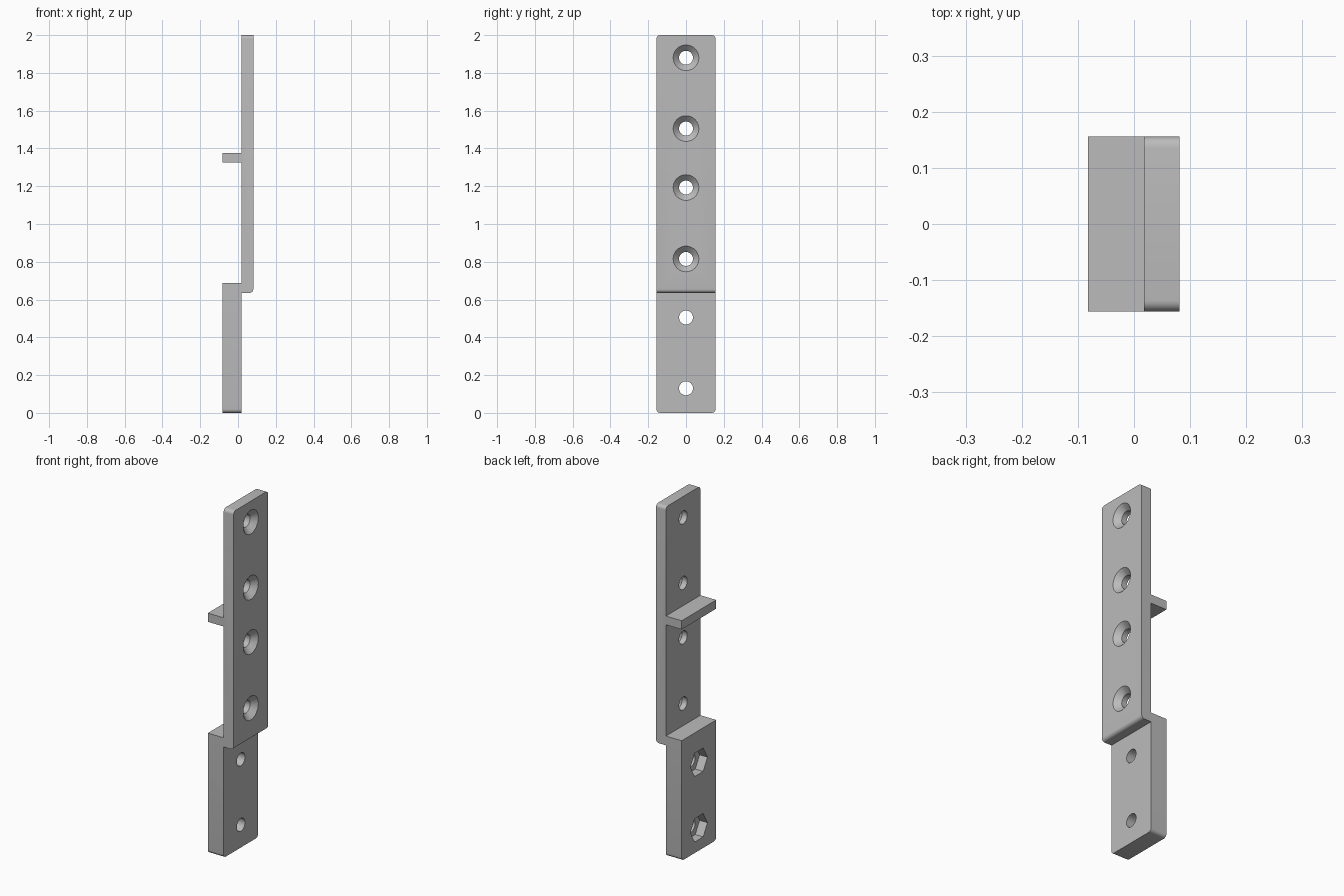
import bpy, bmesh, math

cube = bpy.data.objects.get("Cube")
if cube:
    bpy.data.objects.remove(cube, do_unlink=True)

BACK, STEP, FACE = -0.082, 0.018, 0.081   # x of the three main planes
HALF_WIDTH = 0.156
RADIUS = 0.02
HOLE_R, SINK_R, NUT_R = 0.037, 0.068, 0.077
SINK_HEIGHTS = (0.815, 1.193, 1.505, 1.88)
NUT_HEIGHTS = (0.13, 0.505)

grey = bpy.data.materials.new("plain grey")
grey.use_nodes = True
grey.diffuse_color = (0.5, 0.5, 0.5, 1)
grey.node_tree.nodes["Principled BSDF"].inputs["Base Color"].default_value = (0.5, 0.5, 0.5, 1)


def add_object(name, bm):
    bmesh.ops.recalc_face_normals(bm, faces=bm.faces)
    mesh = bpy.data.meshes.new(name)
    bm.to_mesh(mesh)
    bm.free()
    mesh.materials.append(grey)
    obj = bpy.data.objects.new(name, mesh)
    bpy.context.collection.objects.link(obj)
    return obj


def add_plug(bm, z, x0, r0, x1, r1, sides):
    """Closed prism or cone lying along x, with a corner pointing along y."""
    rings = []
    for x, r in ((x0, r0), (x1, r1)):
        angles = [math.tau * i / sides for i in range(sides)]
        rings.append([bm.verts.new((x, r * math.cos(a), z + r * math.sin(a))) for a in angles])
        bm.faces.new(rings[-1])
    a, b = rings
    for i in range(sides):
        j = (i + 1) % sides
        bm.faces.new((a[i], a[j], b[j], b[i]))


# Bracket body: stepped side profile with a tab, extruded across the width
profile = [(BACK, 0), (STEP, 0), (STEP, 0.635), (FACE, 0.635), (FACE, 2), (STEP, 2),
           (STEP, 1.375), (BACK, 1.375), (BACK, 1.325), (STEP, 1.325), (STEP, 0.688), (BACK, 0.688)]
bm = bmesh.new()
side = bm.faces.new([bm.verts.new((x, -HALF_WIDTH, z)) for x, z in profile])
moved = bmesh.ops.extrude_face_region(bm, geom=[side])["geom"]
bmesh.ops.translate(bm, vec=(0, 2 * HALF_WIDTH, 0),
                    verts=[v for v in moved if isinstance(v, bmesh.types.BMVert)])


# Rounded end corners and rounded lower lip of the raised plate
def is_rounded(edge):
    a, b = (v.co for v in edge.verts)
    along_x = abs(a.x - b.x) > 0.01 and abs(a.z - b.z) < 0.001
    end_corner = along_x and (a.z < 0.001 or a.z > 1.999)
    lip = all(abs(p.x - FACE) < 0.001 and abs(p.z - 0.635) < 0.001 for p in (a, b))
    return end_corner or lip


bmesh.ops.bevel(bm, geom=[e for e in bm.edges if is_rounded(e)], offset=RADIUS,
                segments=6, profile=0.5, affect='EDGES')
bracket = add_object("bracket", bm)

# Cutters: through holes, then countersinks and hexagonal nut pockets
holes = bmesh.new()
for z in SINK_HEIGHTS + NUT_HEIGHTS:
    add_plug(holes, z, -0.2, HOLE_R, 0.2, HOLE_R, 40)
recesses = bmesh.new()
for z in SINK_HEIGHTS:
    depth = SINK_R - HOLE_R + 0.005
    add_plug(recesses, z, FACE - depth, SINK_R - depth, FACE + 0.01, SINK_R + 0.01, 40)
for z in NUT_HEIGHTS:
    add_plug(recesses, z, BACK - 0.05, NUT_R, BACK + 0.05, NUT_R, 6)

bpy.ops.object.select_all(action='DESELECT')
bpy.context.view_layer.objects.active = bracket
bracket.select_set(True)
for name, cutter_bm in (("hole_cutter", holes), ("recess_cutter", recesses)):
    cutter = add_object(name, cutter_bm)
    cutter.hide_render = True
    mod = bracket.modifiers.new(name, 'BOOLEAN')
    mod.operation = 'DIFFERENCE'
    mod.solver = 'EXACT'
    mod.object = cutter
    bpy.ops.object.modifier_apply(modifier=mod.name)
    bpy.data.objects.remove(cutter, do_unlink=True)

bpy.ops.object.shade_smooth_by_angle(angle=math.radians(30))
